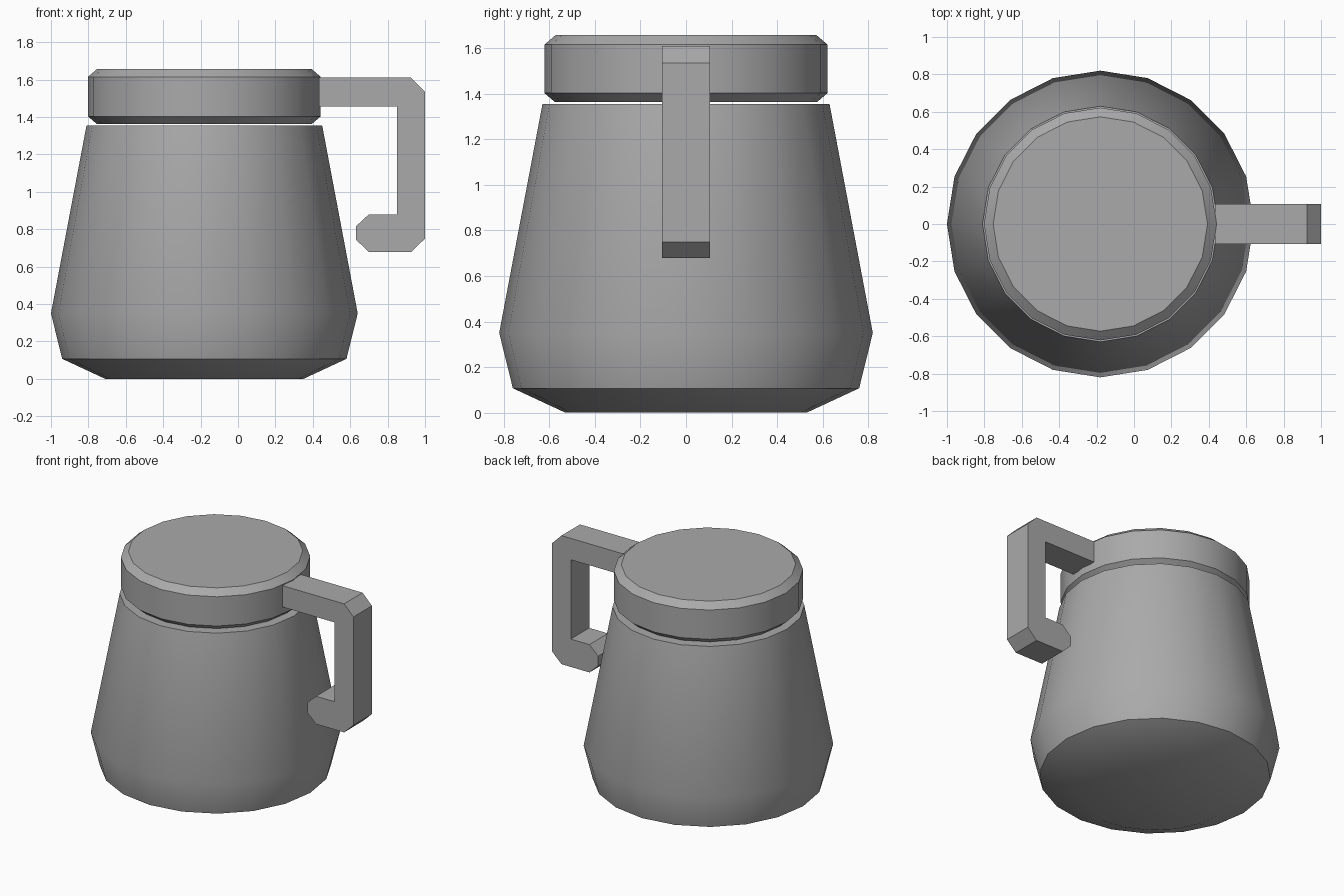
import bpy, bmesh, math

cube = bpy.data.objects.get("Cube")
if cube:
    bpy.data.objects.remove(cube, do_unlink=True)

SIDES = 20
AXIS_X = -0.18  # the vessel sits off-centre to make room for the handle

grey = bpy.data.materials.new("plain_grey")
grey.use_nodes = True
colour = (0.4, 0.4, 0.4, 1)
grey.diffuse_color = colour
grey.node_tree.nodes["Principled BSDF"].inputs["Base Color"].default_value = colour


def finish(name, bm, x=0.0):
    bmesh.ops.recalc_face_normals(bm, faces=bm.faces)
    mesh = bpy.data.meshes.new(name)
    bm.to_mesh(mesh)
    bm.free()
    mesh.materials.append(grey)
    obj = bpy.data.objects.new(name, mesh)
    obj.location.x = x
    bpy.context.collection.objects.link(obj)
    bpy.ops.object.select_all(action="DESELECT")
    obj.select_set(True)
    bpy.context.view_layer.objects.active = obj
    bpy.ops.object.shade_smooth_by_angle(angle=math.radians(30))
    return obj


def lathe(name, profile):
    """Closed turned solid from (radius, height) points, bottom to top."""
    bm = bmesh.new()
    rings = []
    for r, z in profile:
        angles = [math.tau * i / SIDES for i in range(SIDES)]
        rings.append([bm.verts.new((r * math.cos(a), r * math.sin(a), z)) for a in angles])
    for low, high in zip(rings, rings[1:]):
        for i in range(SIDES):
            j = (i + 1) % SIDES
            bm.faces.new((low[i], low[j], high[j], high[i]))
    bm.faces.new(rings[0][::-1])
    bm.faces.new(rings[-1])
    return finish(name, bm, AXIS_X)


def extrude_outline(name, outline, half_width):
    """Solid from an (x, z) outline, extruded evenly along y."""
    bm = bmesh.new()
    face = bm.faces.new([bm.verts.new((x, -half_width, z)) for x, z in outline])
    result = bmesh.ops.extrude_face_region(bm, geom=[face], use_keep_orig=True)
    moved = [v for v in result["geom"] if isinstance(v, bmesh.types.BMVert)]
    bmesh.ops.translate(bm, verts=moved, vec=(0, 2 * half_width, 0))
    return finish(name, bm)


# Tapered body with a chamfered foot
lathe("body", [(0.53, 0), (0.76, 0.107), (0.82, 0.35), (0.63, 1.355)])

# Lid, chamfered above and below, floating just over the rim
lathe("lid", [(0.575, 1.363), (0.622, 1.403), (0.622, 1.615), (0.573, 1.657)])

# Hooked handle with chamfered outer corners
extrude_outline("handle", [
    (0.432, 1.61), (0.925, 1.61), (1.0, 1.535), (1.0, 0.75),
    (0.925, 0.678), (0.70, 0.678), (0.63, 0.745), (0.63, 0.815),
    (0.70, 0.88), (0.85, 0.88), (0.85, 1.455), (0.432, 1.455),
], 0.106)
